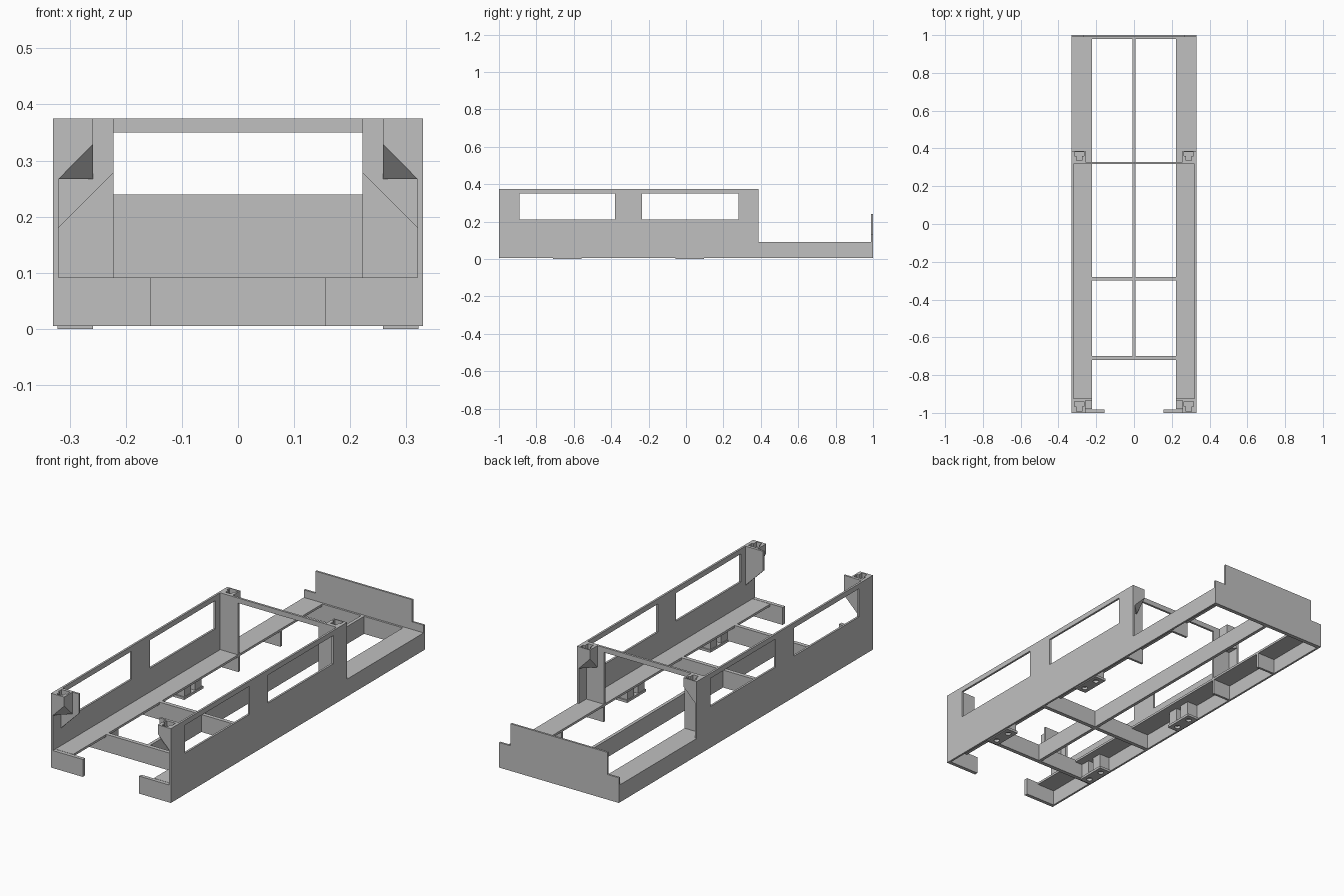
import bpy, bmesh
from mathutils import Vector

if "Cube" in bpy.data.objects:
    bpy.data.objects.remove(bpy.data.objects["Cube"])

grey = bpy.data.materials.new("plain_grey")
grey.diffuse_color = (0.53, 0.53, 0.53, 1)
grey.use_nodes = True
grey.node_tree.nodes["Principled BSDF"].inputs["Base Color"].default_value = grey.diffuse_color


def finish(name, bm):
    bmesh.ops.recalc_face_normals(bm, faces=bm.faces)
    me = bpy.data.meshes.new(name)
    bm.to_mesh(me)
    bm.free()
    me.materials.append(grey)
    ob = bpy.data.objects.new(name, me)
    bpy.context.collection.objects.link(ob)
    return ob


def prism(name, pts, axis, a, b):
    """Extrude a 2D outline along an axis (0=x, 1=y) from a to b."""
    bm = bmesh.new()
    f = bm.faces.new([bm.verts.new((a, p, q) if axis == 0 else (p, a, q)) for p, q in pts])
    ext = bmesh.ops.extrude_face_region(bm, geom=[f])["geom"]
    move = Vector((b - a, 0, 0)) if axis == 0 else Vector((0, b - a, 0))
    bmesh.ops.translate(bm, vec=move, verts=[v for v in ext if isinstance(v, bmesh.types.BMVert)])
    return finish(name, bm)


def box(name, x0, x1, y0, y1, z0, z1):
    return prism(name, [(x0, z0), (x1, z0), (x1, z1), (x0, z1)], 1, y0, y1)


def cylinder(x, y, r, z0, z1):
    bm = bmesh.new()
    bmesh.ops.create_cone(bm, cap_ends=True, segments=20, radius1=r, radius2=r, depth=z1 - z0)
    bmesh.ops.translate(bm, vec=(x, y, (z0 + z1) / 2), verts=bm.verts)
    return finish("hole_cutter", bm)


def cut(ob, cutters):
    for c in cutters:
        m = ob.modifiers.new("cut", 'BOOLEAN')
        m.operation, m.solver, m.object = 'DIFFERENCE', 'EXACT', c
        bpy.context.view_layer.objects.active = ob
        bpy.ops.object.modifier_apply(modifier=m.name)
        bpy.data.objects.remove(c)


def boss(name, s, y0, y1, chop_y):
    """Screw boss with its lower inner corner chopped off and a T recess on top."""
    bm = bmesh.new()
    bmesh.ops.create_cube(bm, size=1)
    for v in bm.verts:
        v.co = (s * (0.289 + v.co.x * 0.062), (y0 + y1) / 2 + v.co.y * (y1 - y0),
                0.321 + v.co.z * 0.108)
    other = y0 + y1 - chop_y
    p = Vector((s * 0.258, chop_y, 0.33))
    n = (Vector((s * 0.3199, chop_y, 0.267)) - p).cross(Vector((s * 0.258, other, 0.2671)) - p)
    if n.z > 0:
        n = -n
    res = bmesh.ops.bisect_plane(bm, geom=bm.verts[:] + bm.edges[:] + bm.faces[:],
                                 plane_co=p, plane_no=n, clear_outer=True)
    bmesh.ops.holes_fill(bm, edges=[e for e in bm.edges if e.is_boundary])
    ob = finish(name, bm)
    mid = y0 + 0.033
    cut(ob, [box("c", s * 0.266, s * 0.314, mid, y1 - 0.005, 0.35, 0.4),
             box("c", s * 0.275, s * 0.305, y0 + 0.008, mid + 0.004, 0.35, 0.4)])


B, L, T = 0.005, 0.092, 0.375   # underside, ledge and top heights
for s, side in ((-1, "left"), (1, "right")):
    # side wall with two windows and a low rear section
    wall = prism(side + "_wall", [(-1, B), (1, B), (1, L), (0.387, L), (0.387, T), (-1, T)],
                 0, s * 0.32, s * 0.33)
    cut(wall, [box("c", s * 0.3, s * 0.35, y0, y1, 0.21, 0.35)
               for y0, y1 in ((-0.89, -0.38), (-0.235, 0.28))])
    # ledge, ribs beneath it and front lip
    box(side + "_ledge", s * 0.222, s * 0.32, -0.98, 0.98, 0.081, L)
    for y in (0.32, 0.65):
        box(side + "_rib", s * 0.222, s * 0.32, y, y + 0.012, B, 0.081)
    box(side + "_front_lip", s * 0.155, s * 0.32, -1, -0.982, B, L)
    # foot pads with screw holes and blocks above them
    for y in (-0.635, 0.02):
        pad = box(side + "_foot_pad", s * 0.258, s * 0.322, y - 0.075, y + 0.075, 0, 0.012)
        cut(pad, [cylinder(s * 0.29, y + d, 0.014, -0.02, 0.03) for d in (-0.042, 0.042)])
        for d in (-0.042, 0.042):
            box(side + "_foot_block", s * 0.262, s * 0.32, y + d - 0.026, y + d + 0.026, 0.012, 0.081)
    # corner posts
    prism(side + "_front_plate", [(s * 0.32, 0.18), (s * 0.222, 0.278), (s * 0.222, T), (s * 0.32, T)],
          1, -0.935, -0.925)
    box(side + "_rear_post", s * 0.222, s * 0.32, 0.317, 0.328, L, T)
    boss(side + "_front_boss", s, -1, -0.935, -1)
    boss(side + "_rear_boss", s, 0.328, 0.387, 0.387)

# beams
box("roof_bar", -0.222, 0.222, 0.317, 0.328, 0.35, T)
for y in (-0.29, -0.71):
    box("cross_beam", -0.32, 0.32, y - 0.01, y + 0.01, B, 0.0815)
    box("cross_beam_top", -0.222, 0.222, y - 0.01, y + 0.01, 0.0815, L)
box("centre_beam", -0.008, 0.008, -0.70, 0.98, B, L)

# rear panel with stepped shoulders
box("rear_sill", -0.32, 0.32, 0.98, 0.99, B, L)
prism("rear_panel", [(-0.33, B), (0.33, B), (0.33, 0.13), (0.267, 0.13), (0.267, 0.24),
                     (-0.267, 0.24), (-0.267, 0.13), (-0.33, 0.13)], 1, 0.99, 1.0)
